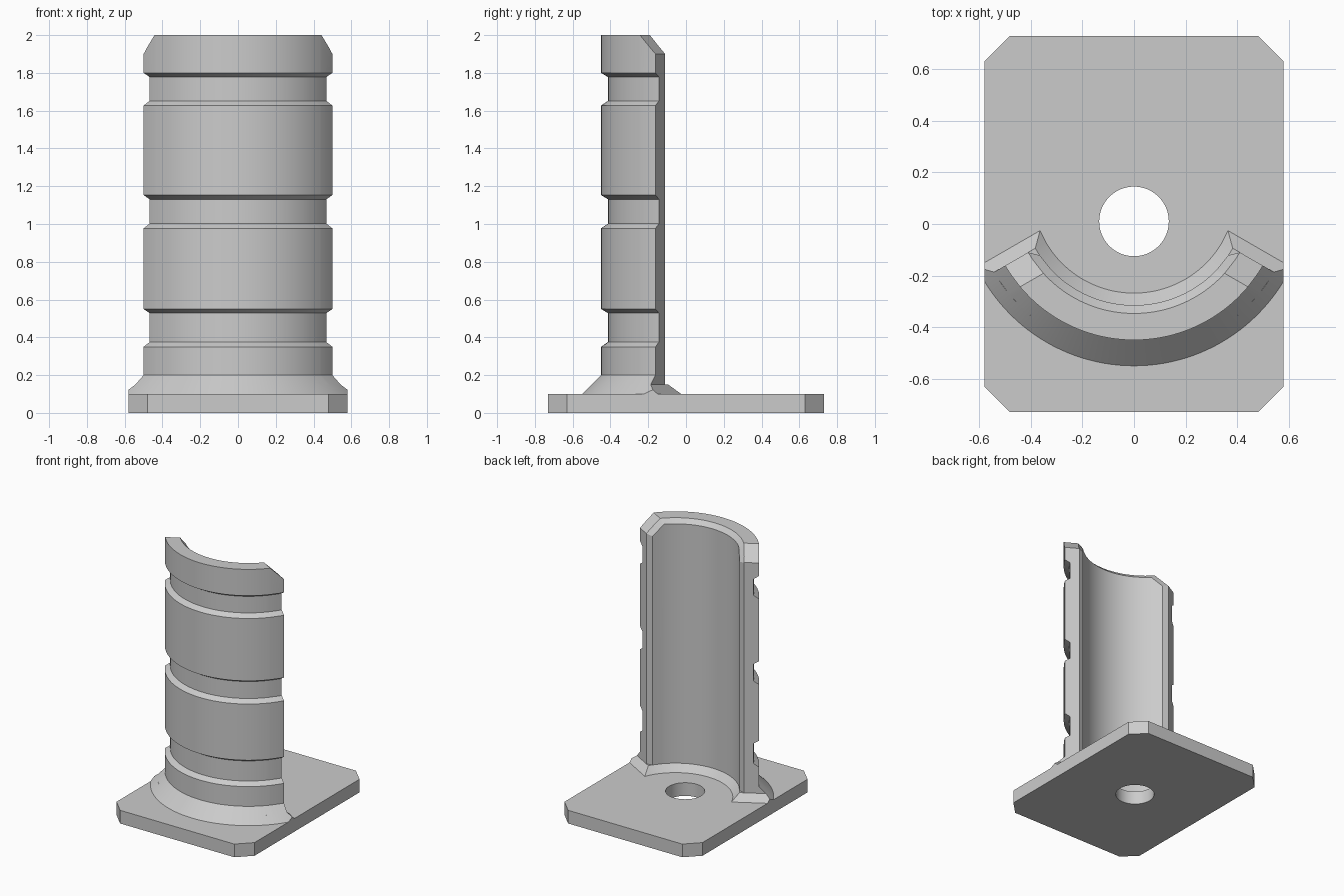
import bpy, bmesh, math
from mathutils import Vector

cube = bpy.data.objects.get("Cube")
if cube:
    bpy.data.objects.remove(cube, do_unlink=True)

# Single plain grey
grey = bpy.data.materials.new("plain_grey")
grey.use_nodes = True
colour = (0.6, 0.6, 0.6, 1)
grey.diffuse_color = colour
grey.node_tree.nodes["Principled BSDF"].inputs["Base Color"].default_value = colour

CENTRE_Y = 0.127              # axis of the curved wall
R_OUT, R_IN = 0.577, 0.442    # wall radii
END = math.radians(60)        # half of the wall's sweep
BEVEL, TOP, SHOULDER = 0.032, 2.0, 1.9
PLATE_X, PLATE_Y, PLATE_Z, CORNER = 0.58, 0.73, 0.1, 0.1
FOOT_TOP = 0.15


def finish(bm, name):
    bmesh.ops.remove_doubles(bm, verts=bm.verts, dist=0.0005)
    bmesh.ops.recalc_face_normals(bm, faces=bm.faces)
    mesh = bpy.data.meshes.new(name)
    bm.to_mesh(mesh)
    bm.free()
    mesh.materials.append(grey)
    obj = bpy.data.objects.new(name, mesh)
    bpy.context.collection.objects.link(obj)
    bpy.ops.object.select_all(action='DESELECT')
    obj.select_set(True)
    bpy.context.view_layer.objects.active = obj
    bpy.ops.object.shade_smooth_by_angle(angle=math.radians(20))
    return obj


def polar(r, z, a):
    return Vector((r * math.sin(a), CENTRE_Y - r * math.cos(a), z))


def near_end(r, z, d, side):
    """Point at distance d inside the flat end of the wall."""
    return polar(r, z, side * (END - math.asin(d / r)))


def sweep(columns):
    """Skin a row of equal cross-sections and cap both ends."""
    bm = bmesh.new()
    rows = [[bm.verts.new(p) for p in col] for col in columns]
    n = len(rows[0])
    for a, b in zip(rows, rows[1:]):
        for i in range(n):
            j = (i + 1) % n
            bm.faces.new((a[i], a[j], b[j], b[i]))
    bm.faces.new(rows[0])
    bm.faces.new(rows[-1])
    return bm


STEPS = 40
middle = [math.radians(44) * (1 - 2 * i / STEPS) for i in range(STEPS + 1)]


# Curved wall: flared bottom, three grooves, chamfered top corners and inner rim
def wall_profile(d):
    top = min(TOP, SHOULDER + d)
    rim = min(TOP - BEVEL, SHOULDER + d - BEVEL * math.sqrt(2))
    inner = R_IN
    if d == 0:
        inner, rim = R_IN + BEVEL, top
    pts = [(inner, FOOT_TOP), (R_OUT + 0.05, FOOT_TOP), (R_OUT, 0.2)]
    for low, high in ((0.35, 0.55), (0.977, 1.153), (1.627, 1.8)):
        floor = R_OUT - 0.037
        pts += [(R_OUT, low), (floor, low + 0.025),
                (floor, high - 0.022), (R_OUT, high)]
    return pts + [(R_OUT, top), (R_IN + BEVEL, top), (inner, rim)]


def wall_end(side):
    return [[near_end(r, z, d, side) for r, z in wall_profile(d)]
            for d in (0, BEVEL, 0.1, 0.1 + BEVEL * (math.sqrt(2) - 1))]


centre = [[polar(r, z, a) for r, z in wall_profile(1)] for a in middle]
finish(sweep(wall_end(1) + centre + wall_end(-1)[::-1]), "curved_wall")

# Sloped foot around the wall, trimmed to the plate's sides
low = [(R_IN - 0.047, PLATE_Z), (R_OUT + 0.1, PLATE_Z)]
high = [(R_OUT + 0.05, FOOT_TOP), (R_IN, FOOT_TOP)]


def foot_end(side):
    return [[near_end(r, z, d, side) for r, z in low]
            + [near_end(r, z, 0, side) for r, z in high] for d in (-0.05, 0)]


centre = [[polar(r, z, a) for r, z in low + high]
          for a in [END * (1 - i / 24) for i in range(1, 48)]]
bm = sweep(foot_end(1) + centre + foot_end(-1)[::-1])
bmesh.ops.remove_doubles(bm, verts=bm.verts, dist=0.0005)
for side in (1, -1):
    bmesh.ops.bisect_plane(bm, geom=bm.verts[:] + bm.edges[:] + bm.faces[:],
                           plane_co=(side * PLATE_X, 0, 0),
                           plane_no=(side, 0, 0), clear_outer=True)
bmesh.ops.holes_fill(bm, edges=[e for e in bm.edges if e.is_boundary], sides=0)
finish(bm, "sloped_foot")

# Base plate with cut corners and a round hole
bm = bmesh.new()


def loop(points):
    verts = [bm.verts.new((x, y, 0)) for x, y in points]
    for a, b in zip(verts, verts[1:] + verts[:1]):
        bm.edges.new((a, b))


x, y, c = PLATE_X, PLATE_Y, CORNER
loop([(x, y - c), (x - c, y), (c - x, y), (-x, y - c),
      (-x, c - y), (c - x, -y), (x - c, -y), (x, c - y)])
HOLE_R, HOLE_Y, SIDES = 0.135, 0.01, 64
loop([(HOLE_R * math.cos(math.tau * i / SIDES),
       HOLE_Y + HOLE_R * math.sin(math.tau * i / SIDES)) for i in range(SIDES)])
bmesh.ops.triangle_fill(bm, use_beauty=True, edges=bm.edges[:], normal=(0, 0, 1))
made = bmesh.ops.extrude_face_region(bm, geom=bm.faces[:], use_keep_orig=True)
bmesh.ops.translate(bm, vec=(0, 0, PLATE_Z),
                    verts=[v for v in made["geom"] if isinstance(v, bmesh.types.BMVert)])
finish(bm, "base_plate")
